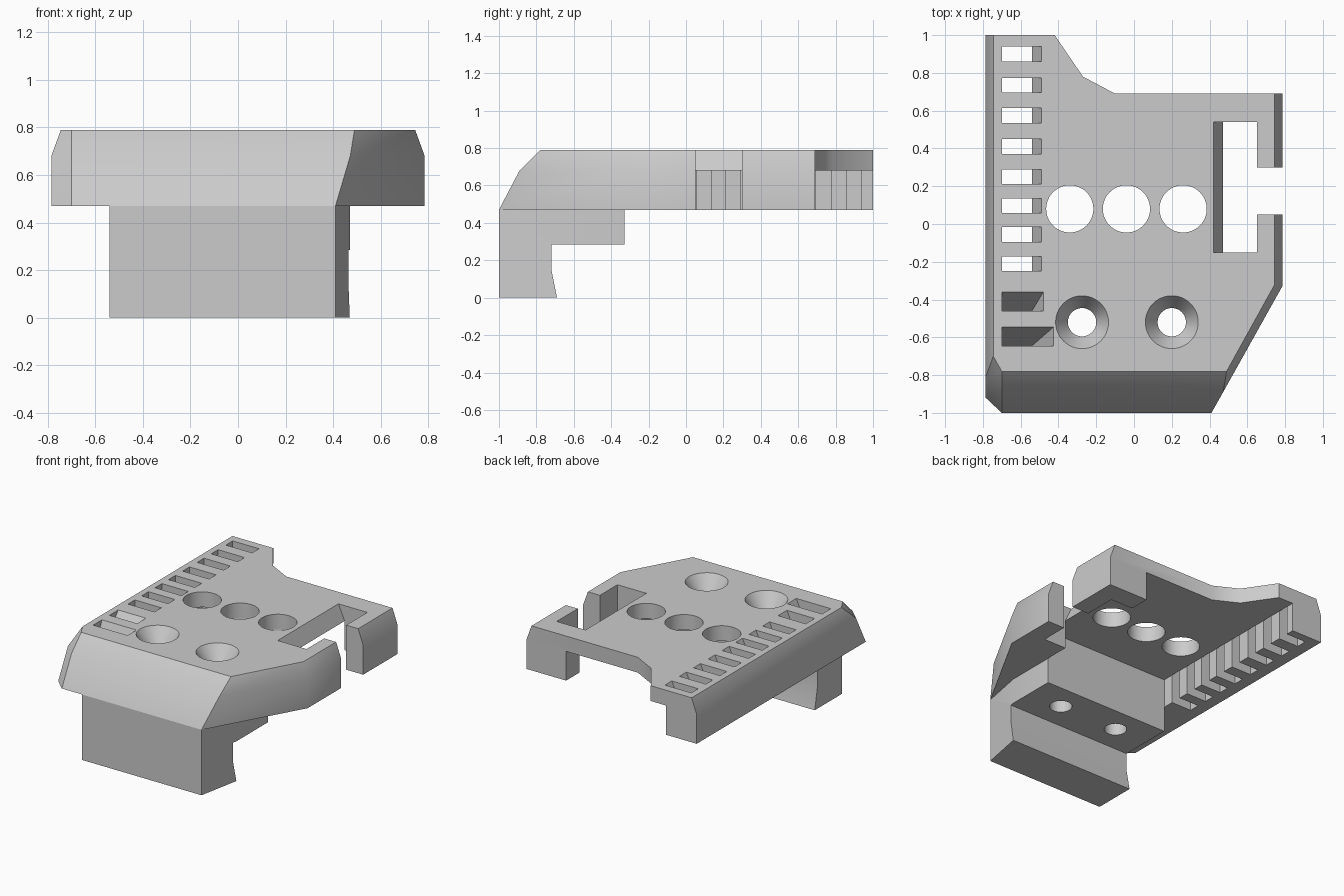
import bpy, bmesh, math

cube = bpy.data.objects.get("Cube")
if cube:
    bpy.data.objects.remove(cube, do_unlink=True)

grey = bpy.data.materials.new("light grey")
grey.use_nodes = True
colour = (0.6, 0.6, 0.6, 1)
grey.diffuse_color = colour
grey.node_tree.nodes["Principled BSDF"].inputs["Base Color"].default_value = colour

BASE, MID, TOP = 0.47, 0.68, 0.79
ABOVE, BELOW = 0.80, 0.20


def loft(name, rings):
    """Solid through rings of matching points, capped at both ends."""
    bm = bmesh.new()
    loops = [[bm.verts.new(p) for p in ring] for ring in rings]
    n = len(loops[0])
    for lower, upper in zip(loops, loops[1:]):
        for i in range(n):
            j = (i + 1) % n
            bm.faces.new((lower[i], lower[j], upper[j], upper[i]))
    bm.faces.new(loops[0][::-1])
    bm.faces.new(loops[-1])
    bmesh.ops.recalc_face_normals(bm, faces=bm.faces)
    mesh = bpy.data.meshes.new(name)
    bm.to_mesh(mesh)
    bm.free()
    mesh.materials.append(grey)
    ob = bpy.data.objects.new(name, mesh)
    bpy.context.collection.objects.link(ob)
    return ob


def prism_y(name, profile, y0, y1):
    return loft(name, [[(x, y, z) for x, z in profile] for y in (y0, y1)])


def prism_x(name, profile, x0, x1):
    return loft(name, [[(x, y, z) for y, z in profile] for x in (x0, x1)])


def box(name, x, y, z):
    return prism_y(name, [(x[0], z[0]), (x[1], z[0]), (x[1], z[1]), (x[0], z[1])], *y)


def turned(name, cx, cy, profile, sides=48):
    """Round cutter from (radius, height) pairs."""
    turn = [2 * math.pi * i / sides for i in range(sides)]
    return loft(name, [[(cx + r * math.cos(a), cy + r * math.sin(a), z) for a in turn]
                       for r, z in profile])


def carve(ob, cutters):
    """Cut every cutter out of the object and drop the cutters."""
    for c in cutters:
        c.hide_render = True
        mod = ob.modifiers.new("cut", 'BOOLEAN')
        mod.operation, mod.solver, mod.object = 'DIFFERENCE', 'EXACT', c
    bpy.context.view_layer.update()
    result = bpy.data.meshes.new_from_object(
        ob.evaluated_get(bpy.context.evaluated_depsgraph_get()))
    ob.modifiers.clear()
    ob.data = result
    for c in cutters:
        bpy.data.objects.remove(c, do_unlink=True)


def outline(z, front, right_x, side, left_y, right_y):
    """Plate outline at one height, from front left round to the left corner."""
    pts = [(-0.70, front), (right_x, front), (side, right_y), (side, 0.69), (-0.10, 0.69),
           (-0.27, 0.78), (-0.42, 1), (-side, 1), (-side, left_y)]
    return [(x, y, z) for x, y in pts]


# Top plate with bevelled front and sides
plate = loft("mounting_plate", [
    outline(BASE, -1, 0.41, 0.785, -0.92, -0.33),
    outline(MID, -0.89, 0.472, 0.785, -0.81, -0.33),
    outline(TOP, -0.78, 0.49, 0.745, -0.70, -0.32)])

# Underside pocket, side window with slanted inner edge, and its side gap
cuts = [box("pocket", (-0.54, 0.47), (-0.33, 1.1), (BELOW, MID)),
        prism_y("window", [(0.46, BELOW), (0.65, BELOW), (0.65, ABOVE), (0.4155, ABOVE),
                           (0.47, MID), (0.46, 0.67)], -0.15, 0.54),
        box("gap", (0.6, 0.9), (0.05, 0.30), (BELOW, 0.9))]

# Row of slots through the left rail
slot = [(-0.70, BELOW), (-0.53, BELOW), (-0.53, 0.67), (-0.54, MID), (-0.4855, ABOVE), (-0.70, ABOVE)]
for y in (0.90, 0.735, 0.575, 0.41, 0.25, 0.097, -0.055, -0.21):
    cuts.append(prism_y("slot", slot, y - 0.039, y + 0.039))

# Two blind wedge slots near the front
for y0, y1, depth, end in ((-0.46, -0.36, 0.13, -0.48), (-0.645, -0.545, 0.25, -0.425)):
    lift = ABOVE - TOP
    y2 = y1 + (y1 - y0) * lift / depth
    x2 = end + (end + 0.54) * lift / depth
    low = TOP - depth
    cuts.append(loft("wedge", [
        [(-0.70, y0, low), (-0.70, y0, ABOVE), (-0.70, y2, ABOVE)],
        [(-0.54, y0, low), (x2, y0, ABOVE), (x2, y2, ABOVE)]]))

# Round holes
for x in (-0.34, -0.04, 0.26):
    cuts.append(turned("hole", x, 0.08, [(0.125, BELOW), (0.125, 0.9)]))


def screw_holes():
    return [turned("screw_hole", x, -0.52,
                   [(0.075, BELOW), (0.075, TOP - 0.1), (0.14, TOP), (0.14, 0.9)])
            for x in (-0.275, 0.20)]


carve(plate, cuts + screw_holes())

# Front block with a hanging hooked lip, right side cut at a slight angle
block = prism_x("front_block", [(-1, 0), (-0.69, 0), (-0.72, 0.15), (-0.72, 0.285),
                                (-0.33, 0.285), (-0.33, BASE), (-1, BASE)], -0.54, 0.47)
side_cut = loft("side_cut", [[(0.41, -1, z), (0.39, -1.1, z), (0.6, -1.1, z), (0.6, -0.69, z),
                              (0.47, -0.69, z)] for z in (-0.1, 0.6)])
carve(block, [side_cut] + screw_holes())

# Smooth hole walls, sharp edges elsewhere
for ob in (plate, block):
    bpy.ops.object.select_all(action='DESELECT')
    ob.select_set(True)
    bpy.context.view_layer.objects.active = ob
    bpy.ops.object.shade_smooth_by_angle(angle=math.radians(30))
